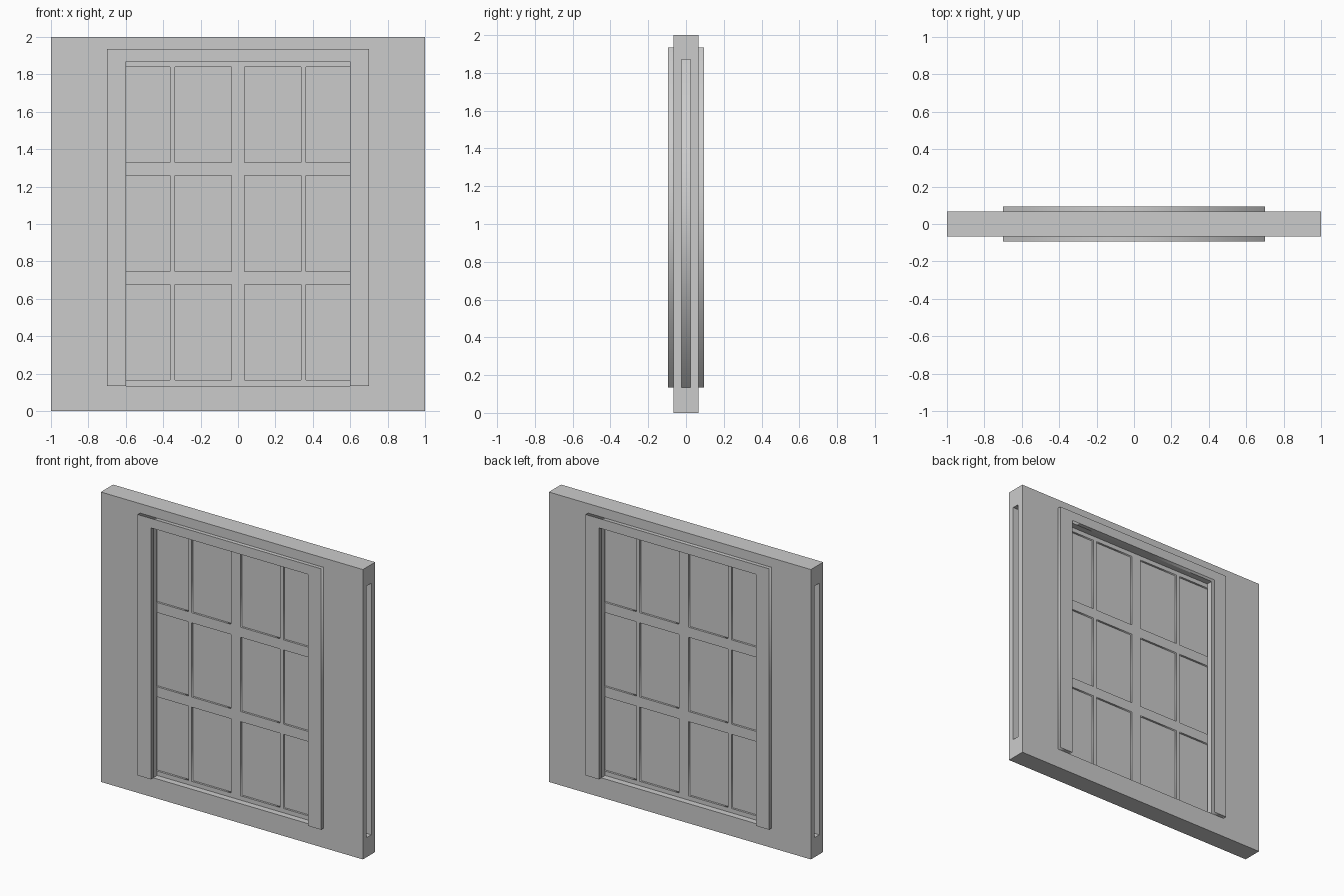
import bpy, bmesh
from math import pi

if "Cube" in bpy.data.objects:
    bpy.data.objects.remove(bpy.data.objects["Cube"])

# Key sizes
WALL_Y, TRIM_Y, SLOT_Y, DOOR_Y = 0.067, 0.094, 0.025, 0.024
OPEN_X, TRIM_X = 0.60, 0.70
Z0, Z1, TRIM_Z = 0.135, 1.87, 1.935


def box(name, x0, x1, y0, y1, z0, z1):
    bpy.ops.mesh.primitive_cube_add(size=1, location=((x0 + x1) / 2, (y0 + y1) / 2, (z0 + z1) / 2))
    ob = bpy.context.object
    ob.name = name
    ob.scale = (x1 - x0, y1 - y0, z1 - z0)
    bpy.ops.object.transform_apply(location=True, rotation=False, scale=True)
    return ob


def plate(name, loops, y0, y1):
    """Filled outline in the xz plane (extra loops are holes), given thickness along y."""
    cu = bpy.data.curves.new(name, 'CURVE')
    cu.dimensions = '2D'
    cu.fill_mode = 'BOTH'
    cu.extrude = (y1 - y0) / 2
    for pts in loops:
        sp = cu.splines.new('POLY')
        sp.points.add(len(pts) - 1)
        for p, (x, z) in zip(sp.points, pts):
            p.co = (x, z, 0, 1)
        sp.use_cyclic_u = True
    ob = bpy.data.objects.new(name, cu)
    bpy.context.collection.objects.link(ob)
    ob.rotation_euler = (pi / 2, 0, 0)
    ob.location.y = (y0 + y1) / 2
    bpy.ops.object.select_all(action='DESELECT')
    ob.select_set(True)
    bpy.context.view_layer.objects.active = ob
    bpy.ops.object.convert(target='MESH')
    return bpy.context.object


def rect(x0, x1, z0, z1):
    return [(x0, z0), (x1, z0), (x1, z1), (x0, z1)]


# Cross-shaped cutter: doorway plus the pocket slots running out of both ends
quarter = [(1.1, SLOT_Y), (OPEN_X, SLOT_Y), (OPEN_X, 0.2)]
half = quarter + [(-x, y) for x, y in reversed(quarter)]
outline = half + [(-x, -y) for x, y in half]
bm = bmesh.new()
face = bm.faces.new([bm.verts.new((x, y, Z0)) for x, y in outline])
top = bmesh.ops.extrude_face_region(bm, geom=[face])
bmesh.ops.translate(bm, vec=(0, 0, Z1 - Z0), verts=[v for v in top['geom'] if isinstance(v, bmesh.types.BMVert)])
bmesh.ops.recalc_face_normals(bm, faces=bm.faces)
mesh = bpy.data.meshes.new("pocket_cutter")
bm.to_mesh(mesh)
bm.free()
cutter = bpy.data.objects.new("pocket_cutter", mesh)
bpy.context.collection.objects.link(cutter)
cutter.hide_render = True

# Wall with doorway and door pockets
wall = box("wall", -1, 1, -WALL_Y, WALL_Y, 0, 2)
cut = wall.modifiers.new("pocket", 'BOOLEAN')
cut.operation = 'DIFFERENCE'
cut.solver = 'EXACT'
cut.object = cutter
bpy.ops.object.modifier_apply(modifier=cut.name)
bpy.data.objects.remove(cutter)

# Casing on both faces: two legs and a head, open at the sill
casing = [(-TRIM_X, Z0), (-TRIM_X, TRIM_Z), (TRIM_X, TRIM_Z), (TRIM_X, Z0),
          (OPEN_X, Z0), (OPEN_X, Z1), (-OPEN_X, Z1), (-OPEN_X, Z0)]
plate("front_casing", [casing], -TRIM_Y, -WALL_Y)
plate("back_casing", [casing], WALL_Y, TRIM_Y)

# Pair of sliding doors, two by three panes, reaching into the pockets
DOOR_W, STILE, MUNTIN, RAIL, EDGE = 0.70, 0.036, 0.025, 0.07, 0.03
pane_w = (DOOR_W - 2 * STILE - MUNTIN) / 2
pane_h = (Z1 - Z0 - 2 * EDGE - 2 * RAIL) / 3
for side, s in (("left", -1), ("right", 1)):
    loops = [rect(0, s * DOOR_W, Z0, Z1)]
    for i in range(2):
        for j in range(3):
            x = STILE + i * (pane_w + MUNTIN)
            z = Z0 + EDGE + j * (pane_h + RAIL)
            loops.append(rect(s * x, s * (x + pane_w), z, z + pane_h))
    plate(side + "_door_frame", loops, -DOOR_Y, DOOR_Y)
    xs = sorted((s * 0.02, s * (DOOR_W - 0.02)))
    box(side + "_door_panes", *xs, -0.01, 0.01, Z0 + 0.015, Z1 - 0.015)
